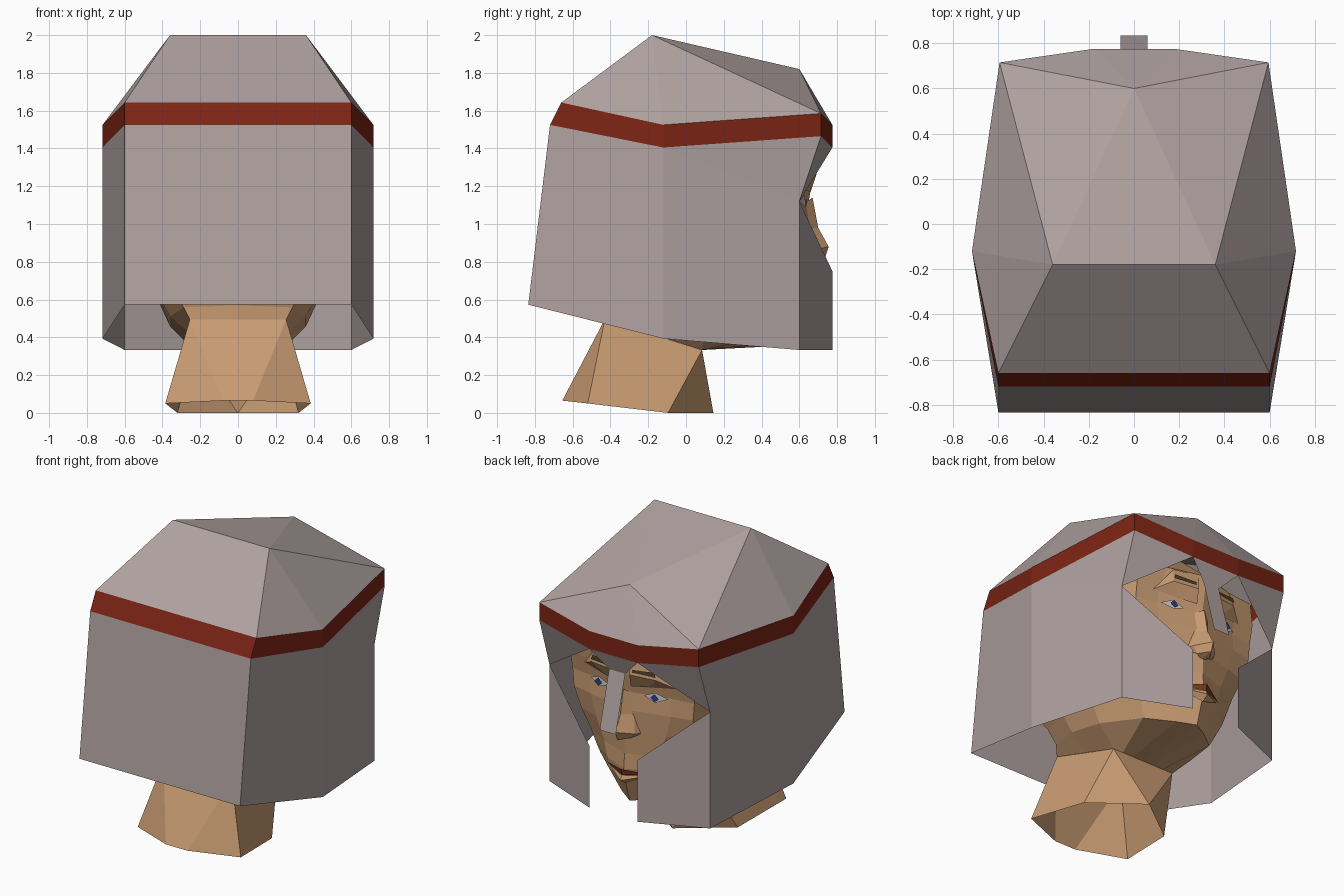
import bpy, bmesh


def colour(name, rgb):
    m = bpy.data.materials.new(name)
    m.diffuse_color = (*rgb, 1)
    return m


def mirrored(name, pts, faces, span=(), mat=None):
    """Build one half (+x), mirror it; in span, ~i means the mirrored point i."""
    n = len(pts)
    bm = bmesh.new()
    vs = [bm.verts.new(p) for p in pts]
    vs += [bm.verts.new((-x, y, z)) for x, y, z in pts]
    for f in faces:
        bm.faces.new([vs[i] for i in f])
        bm.faces.new([vs[i + n] for i in reversed(f)])
    for f in span:
        bm.faces.new([vs[i] if i >= 0 else vs[n + ~i] for i in f])
    bmesh.ops.remove_doubles(bm, verts=bm.verts, dist=0.0005)
    bmesh.ops.recalc_face_normals(bm, faces=bm.faces)
    me = bpy.data.meshes.new(name)
    bm.to_mesh(me)
    bm.free()
    ob = bpy.data.objects.new(name, me)
    bpy.context.collection.objects.link(ob)
    if mat:
        me.materials.append(mat)
    return ob


steel = colour("helmet_grey", (0.43, 0.36, 0.355))
skin = colour("skin", (0.58, 0.33, 0.17))
red = colour("band_red", (0.2, 0.018, 0.007))
lip = colour("lip", (0.18, 0.04, 0.015))
brown = colour("brow_brown", (0.07, 0.05, 0.02))
white = colour("eye_white", (0.6, 0.6, 0.62))
blue = colour("iris_blue", (0.03, 0.05, 0.2))

# Helmet: crown, skirt, cheek guards and nose guard in one thin shell
band_top = [(.6, -.66, 1.643), (.717, -.12, 1.525), (.595, .715, 1.585), (.18, .775, 1.525)]
band_low = [(.6, -.72, 1.525), (.717, -.12, 1.405), (.595, .715, 1.465), (.18, .775, 1.405)]
crown = [(.36, -.18, 2), (0, .6, 1.82)]
skirt = [(.6, -.835, .573), (.717, -.12, .393), (.6, .6, .333), (.6, .6, 1.12)]
guards = [(.18, .775, .75), (.18, .775, .333), (.06, .735, 1.285), (.06, .835, .912)]
mirrored("helmet", crown + band_top + band_low + skirt + guards,
         [(0, 2, 3), (0, 3, 4), (0, 4, 1), (1, 4, 5), (6, 10, 11, 7),
          (7, 11, 12, 13), (7, 13, 8), (13, 12, 15, 14), (8, 13, 9)],
         [(0, ~0, 1), (0, 2, ~2, ~0), (1, 5, ~5), (6, ~6, ~10, 10),
          (9, 16, ~16, ~9), (16, 17, ~17, ~16)], steel)

# Red band around the helmet
mirrored("helmet_band", band_top + band_low,
         [(i, i + 1, i + 5, i + 4) for i in range(3)],
         [(0, 4, ~4, ~0), (3, 7, ~7, ~3)], red)

# Neck, open at both ends
mirrored("neck",
         [(.08, -.655, .065), (.385, -.52, .05), (.32, -.095, 0), (0, .145, 0),
          (.255, -.43, .495), (.235, .085, .333)],
         [(0, 1, 4), (1, 2, 5, 4), (2, 3, 5)], [(0, 4, ~4, ~0), (3, 5, ~5)], skin)

# Head: starts at the neck opening, then lofted through rings of
# z back, z front, half width, face half width, y back, y front, cheek setback
rings = [(.57, .36, .36, .11, -.46, .60, .2), (.66, .52, .42, .17, -.48, .65, .2),
         (.72, .60, .45, .17, -.52, .665, .19), (.82, .70, .47, .20, -.56, .655, .16),
         (.95, .85, .50, .26, -.58, .655, .12), (1.05, 1.0, .53, .30, -.60, .66, .1),
         (1.12, 1.12, .55, .30, -.60, .65, .09), (1.25, 1.24, .56, .30, -.60, .67, .09),
         (1.4, 1.37, .54, .25, -.55, .69, .09), (1.62, 1.58, .30, .15, -.35, .45, .1)]
head = [(0, -.43, .495), (.255, -.43, .495), (.245, -.17, .414), (.235, .085, .333),
        (.16, .085, .333), (.08, .085, .333), (0, .085, .333)]
for zb, zf, w, wf, yb, yf, back in rings:
    half = [(0, yb), (.8 * w, yb + .06), (w, yb + .3), (w, .1),
            ((w + wf) / 2 + .03, yf - back), (wf, yf - .07), (0, yf)]
    head += [(x, y, zb + (zf - zb) * (y - yb) / (yf - yb)) for x, y in half]
last = len(rings) * 7
top = tuple(range(last, last + 7)) + tuple(~i for i in range(last + 5, last, -1))
mirrored("head", head,
         [(r + c, r + c + 1, r + c + 8, r + c + 7) for r in range(0, last, 7) for c in range(6)],
         [top], skin)

# Nose
mirrored("nose",
         [(0, .67, 1.14), (.05, .64, 1.12), (.06, .64, .98), (0, .70, .98), (0, .755, .88),
          (.085, .67, .86), (.05, .66, .82), (0, .735, .82), (.11, .61, .85), (0, .64, .80)],
         [(0, 1, 2, 3), (3, 2, 5, 4), (4, 5, 6, 7), (2, 8, 5), (5, 8, 6), (7, 6, 9)], (), skin)

# Mouth and lower lip
mirrored("mouth", [(0, .695, .61), (0, .685, .565), (.17, .60, .58)], [(0, 1, 2)], (), lip)
mirrored("lower_lip", [(0, .685, .565), (0, .70, .535), (0, .655, .50), (.15, .605, .57)],
         [(0, 1, 3), (1, 2, 3)], (), skin)

# Brow ridges and eyebrows
mirrored("brow_ridge",
         [(.05, .66, 1.17), (.06, .69, 1.26), (.34, .59, 1.2), (.24, .665, 1.26),
          (.16, .63, 1.18), (.22, .64, 1.36), (.05, .68, 1.36)],
         [(0, 1, 3, 4), (4, 3, 2), (1, 6, 5, 3), (3, 5, 2)], (), skin)
mirrored("eyebrows", [(.08, .69, 1.28), (.24, .67, 1.28), (.23, .667, 1.31), (.08, .69, 1.3)],
         [(0, 1, 2, 3)], (), brown)

# Eyes
mirrored("eyes", [(.13, .632, 1.12), (.21, .632, 1.09), (.29, .60, 1.12), (.21, .628, 1.155)],
         [(0, 1, 2, 3)], (), white)
mirrored("irises", [(.18, .637, 1.12), (.21, .638, 1.095), (.24, .633, 1.12), (.21, .636, 1.15)],
         [(0, 1, 2, 3)], (), blue)
